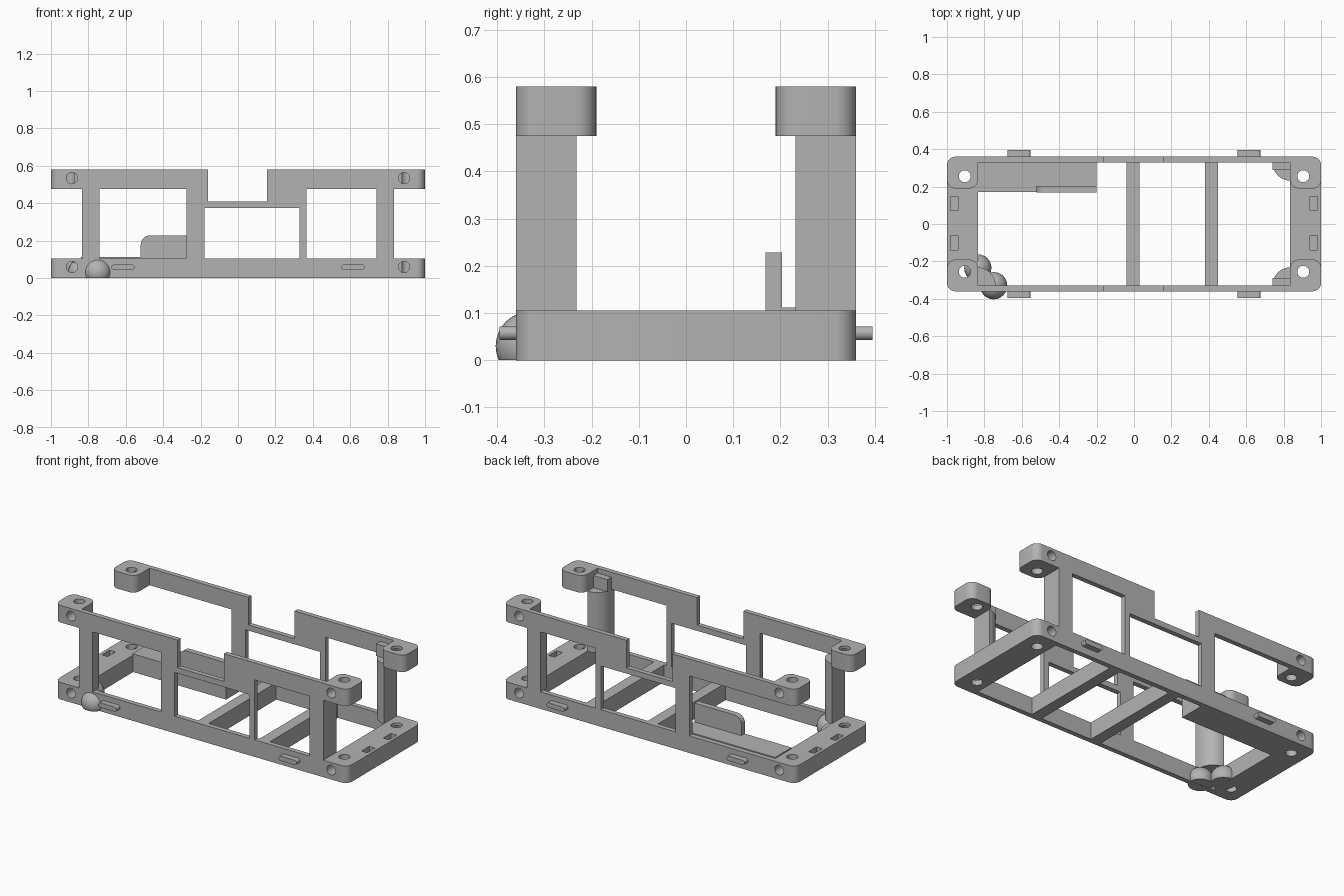
import bpy, bmesh
from math import pi, cos, sin, radians

if "Cube" in bpy.data.objects:
    bpy.data.objects.remove(bpy.data.objects["Cube"], do_unlink=True)

grey = bpy.data.materials.new("plain_grey")
grey.use_nodes = True
COLOUR = (0.45, 0.45, 0.45, 1)
grey.diffuse_color = COLOUR
grey.node_tree.nodes["Principled BSDF"].inputs["Base Color"].default_value = COLOUR

W, D, H = 1.0, 0.36, 0.105          # half length, half depth, rail height
WALL, END = 0.33, 0.835             # inner faces of side walls and end bars
LOW, TOP = 0.475, 0.58              # upper rail


def add_object(name, bm):
    bmesh.ops.recalc_face_normals(bm, faces=bm.faces)
    mesh = bpy.data.meshes.new(name)
    bm.to_mesh(mesh)
    bm.free()
    mesh.materials.append(grey)
    obj = bpy.data.objects.new(name, mesh)
    bpy.context.collection.objects.link(obj)
    return obj


def prism(name, points, a, b, axis="z"):
    """Extrude a flat outline from a to b along z (x, y outline) or y (x, z outline)."""
    bm = bmesh.new()
    place = (lambda p: (p[0], p[1], a)) if axis == "z" else (lambda p: (p[0], a, p[1]))
    face = bm.faces.new([bm.verts.new(place(p)) for p in points])
    out = bmesh.ops.extrude_face_region(bm, geom=[face])
    shift = (0, 0, b - a) if axis == "z" else (0, b - a, 0)
    bmesh.ops.translate(bm, vec=shift,
                        verts=[v for v in out["geom"] if isinstance(v, bmesh.types.BMVert)])
    return add_object(name, bm)


def rounded(x0, x1, y0, y1, radii, steps=8):
    """Rectangle outline, corner radii from lower left, anticlockwise."""
    pts = []
    corners = [(x0, y0, 1, 1), (x1, y0, -1, 1), (x1, y1, -1, -1), (x0, y1, 1, -1)]
    for i, ((x, y, sx, sy), r) in enumerate(zip(corners, radii)):
        if r == 0:
            pts.append((x, y))
            continue
        for k in range(steps + 1):
            t = pi + i * pi / 2 + k * pi / 2 / steps
            pts.append((x + sx * r + r * cos(t), y + sy * r + r * sin(t)))
    return pts


def box(name, x0, x1, y0, y1, z0, z1):
    return prism(name, rounded(x0, x1, y0, y1, [0] * 4), z0, z1)


def circle(x, y, r, n=24):
    return [(x + r * cos(2 * pi * k / n), y + r * sin(2 * pi * k / n)) for k in range(n)]


def cut(obj, cutters):
    for c in cutters:
        c.hide_render = True
        mod = obj.modifiers.new("cut", "BOOLEAN")
        mod.operation, mod.solver, mod.object = "DIFFERENCE", "EXACT", c
    bpy.context.view_layer.update()
    graph = bpy.context.evaluated_depsgraph_get()
    mesh = bpy.data.meshes.new_from_object(obj.evaluated_get(graph))
    obj.modifiers.clear()
    obj.data = mesh
    for c in cutters:
        bpy.data.objects.remove(c, do_unlink=True)
    return obj


def corner_holes(sx, sy, z0, z1):
    """Vertical bolt hole and the side screw hole that meets it."""
    up = prism("cutter", circle(sx * 0.905, sy * 0.255, 0.032), z0 - 0.05, z1 + 0.05)
    side = prism("cutter", circle(sx * 0.888, (z0 + z1) / 2 + 0.006, 0.03),
                 sy * 0.27, sy * 0.45, "y")
    return [up, side]


signs = [(sx, sy) for sx in (-1, 1) for sy in (-1, 1)]
parts = []

# Base frame with bolt holes and strap slots
base = prism("base_frame", rounded(-W, W, -D, D, [0.045] * 4), 0, H)
cutters = [box("cutter", -END, END, -WALL, WALL, -0.1, 0.2)]
for sx, sy in signs:
    cutters += corner_holes(sx, sy, 0, H)
    x, y = sorted((sx * 0.94, sx * 0.98)), sy * 0.105 + 0.005
    cutters.append(box("cutter", x[0], x[1], y - 0.038, y + 0.038, 0.045, 0.2))
parts.append(cut(base, cutters))

# Cross bars
for i, x in enumerate((-0.005, 0.415)):
    parts.append(box(f"cross_bar_{i + 1}", x - 0.035, x + 0.035, -WALL, WALL, 0, H))

# Side walls: posts, upper rail and stepped middle notch
wall_outline = [(-0.275, H), (-0.18, H), (-0.18, 0.375), (0.33, 0.375), (0.33, H), (0.365, H),
                (0.365, LOW), (0.9, LOW), (0.9, TOP), (0.155, TOP), (0.155, 0.41),
                (-0.16, 0.41), (-0.16, TOP), (-0.9, TOP), (-0.9, LOW), (-0.275, LOW)]
for label, sy in (("front", -1), ("back", 1)):
    wall = prism(label + "_wall", wall_outline, sy * WALL, sy * D, "y")
    parts.append(cut(wall, [c for sx in (-1, 1) for c in corner_holes(sx, sy, LOW, TOP)]))

# Upper corner blocks, square where they meet the rail
for sx, sy in signs:
    x0, x1 = sorted((sx * END, sx * W))
    y0, y1 = sorted((sy * 0.19, sy * D))
    radii = [0.045] * 4
    radii[{(1, 1): 3, (-1, 1): 2, (-1, -1): 1, (1, -1): 0}[sx, sy]] = 0
    name = ("back" if sy > 0 else "front") + ("_left" if sx > 0 else "_right") + "_block"
    block = prism(name, rounded(x0, x1, y0, y1, radii), LOW, TOP)
    parts.append(cut(block, corner_holes(sx, sy, LOW, TOP)))

# Quarter-round corner posts (none at the back right)
for sx, sy in ((1, 1), (1, -1), (-1, -1)):
    name = ("back" if sy > 0 else "front") + ("_left" if sx > 0 else "_right") + "_post"
    arc = [(sx * (END - 0.095 * cos(t)), sy * (WALL - 0.098 * sin(t)))
           for t in (k * pi / 24 for k in range(13))]
    outline = arc + [(sx * END, sy * D), (sx * (END - 0.095), sy * D)]
    parts.append(prism(name, outline, H - 0.002, LOW))
    if sx > 0:
        x0, x1 = END - 0.095, END
        y0, y1 = sorted((sy * 0.29, sy * WALL))
        parts.append(box(name + "_cap", x0, x1, y0, y1, LOW, 0.55))

# Side pegs
for sx, sy in signs:
    x = sx * 0.615
    outline = rounded(x - 0.062, x + 0.062, 0.043, 0.072, [0.0144] * 4)
    name = ("back" if sy > 0 else "front") + ("_left" if sx > 0 else "_right") + "_peg"
    parts.append(prism(name, outline, sy * (D - 0.01), sy * 0.395, "y"))

# Shelf and its upright tab
parts.append(box("shelf", -END - 0.005, -0.2, 0.17, WALL, 0, 0.112))
parts.append(prism("shelf_tab", rounded(-0.52, -0.2, 0.05, 0.228, [0, 0, 0, 0.05]),
                   0.168, 0.203, "y"))

# Rounded lugs beside the front right post
for i, (x, y) in enumerate(((-END, -0.235), (-0.75, -WALL))):
    bm = bmesh.new()
    bmesh.ops.create_uvsphere(bm, u_segments=24, v_segments=16, radius=0.073)
    bmesh.ops.translate(bm, verts=bm.verts, vec=(x, y, 0.03))
    bmesh.ops.bisect_plane(bm, geom=bm.verts[:] + bm.edges[:] + bm.faces[:],
                           plane_co=(0, 0, 0.001), plane_no=(0, 0, -1), clear_outer=True)
    bmesh.ops.holes_fill(bm, edges=[e for e in bm.edges if e.is_boundary])
    parts.append(add_object(f"lug_{i + 1}", bm))

# Smooth the round faces, keep edges crisp
bpy.ops.object.select_all(action="DESELECT")
for p in parts:
    p.select_set(True)
bpy.context.view_layer.objects.active = parts[0]
bpy.ops.object.shade_smooth_by_angle(angle=radians(30))
